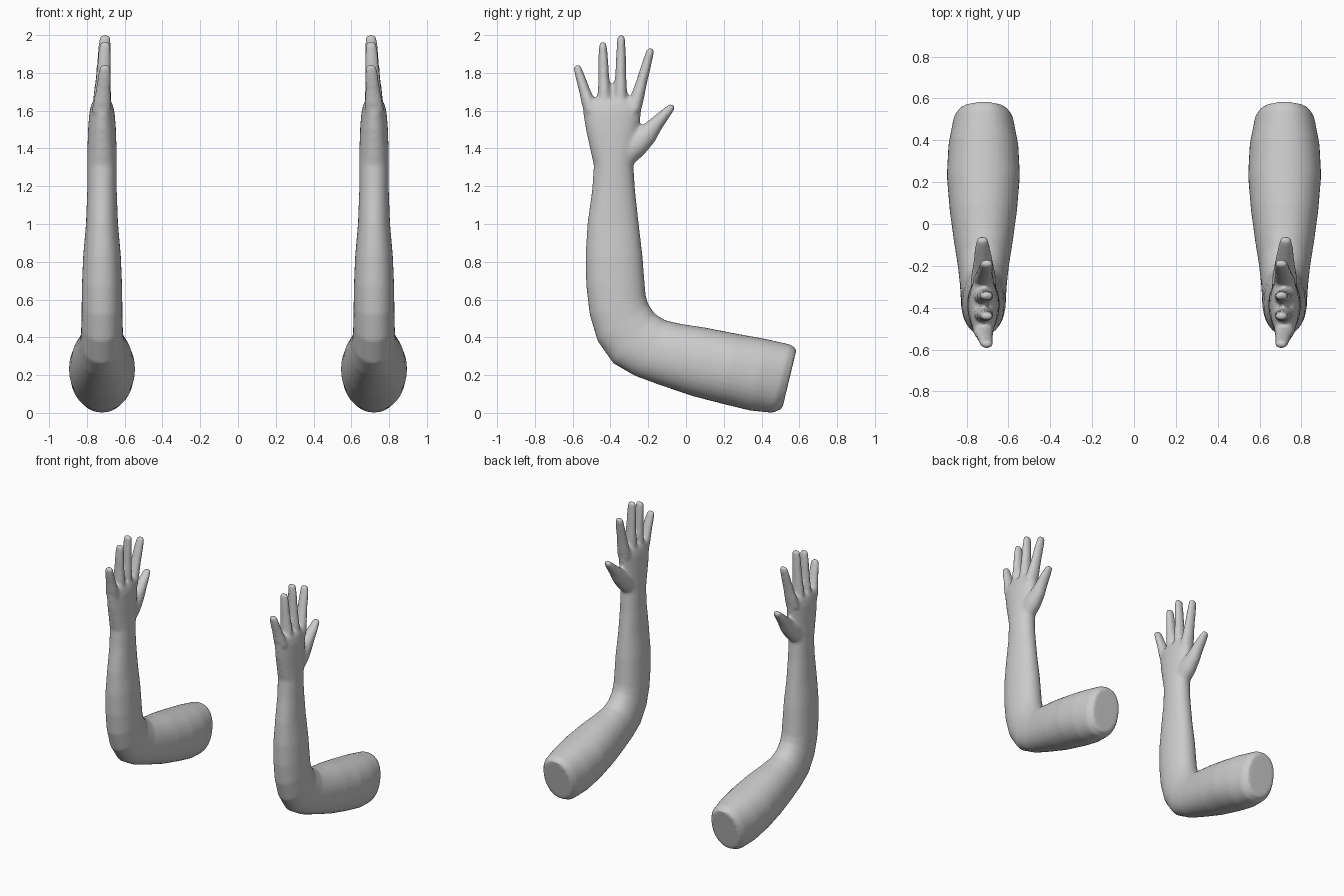
import bpy, bmesh, math
from mathutils import Vector

if "Cube" in bpy.data.objects:
    bpy.data.objects.remove(bpy.data.objects["Cube"])

SEG = 32


def loft(bm, rings, side, power=2.15):
    """Skin rings given as (inner y, z, outer y, z, half width, centre x)."""
    loops = []
    for y1, z1, y2, z2, h, xc in rings:
        a, b = Vector((0, y1, z1)), Vector((0, y2, z2))
        mid, half = (a + b) / 2, (a - b) / 2
        loop = []
        for i in range(SEG):
            t = 2 * math.pi * i / SEG
            c, s = math.cos(t), math.sin(t)
            c = math.copysign(abs(c) ** (2 / power), c)
            s = math.copysign(abs(s) ** (2 / power), s)
            p = mid + half * c
            loop.append(bm.verts.new((side * (xc + h * s), p.y, p.z)))
        loops.append(loop)
    for l0, l1 in zip(loops, loops[1:]):
        for i in range(SEG):
            j = (i + 1) % SEG
            bm.faces.new((l0[i], l0[j], l1[j], l1[i]))
    bm.faces.new(loops[0][::-1])
    bm.faces.new(loops[-1])


def digit(bm, path, side):
    """Skin a finger from (y, z, half width, half thickness, x) stations, with a round tip."""
    stations = list(path)
    (ya, za, *_), (yb, zb, w, th, x) = path[-2], path[-1]
    d = Vector((yb - ya, zb - za)).normalized()
    for ang in (25, 50, 70, 85):
        s, c = math.sin(math.radians(ang)), math.cos(math.radians(ang))
        stations.append((yb + d.x * w * s, zb + d.y * w * s, w * c, th * c, x))
    rings = []
    for i, (y, z, w, th, x) in enumerate(stations):
        p, q = stations[max(i - 1, 0)], stations[min(i + 1, len(stations) - 1)]
        t = Vector((q[0] - p[0], q[1] - p[1])).normalized()
        rings.append((y + t.y * w, z - t.x * w, y - t.y * w, z + t.x * w, th, x))
    loft(bm, rings, side, 2.0)


# Upper arm, elbow, forearm, wrist and palm: inner point, outer point, half width
LIMB = [
    (.580, .315, .515, .045, .095), (.585, .338, .508, .022, .115),
    (.555, .362, .460, .000, .142), (.420, .392, .340, .012, .167),
    (.260, .421, .200, .046, .175), (.100, .452, .030, .090, .161),
    (-.020, .470, -.140, .148, .141), (-.110, .490, -.270, .196, .123),
    (-.165, .525, -.385, .262, .113), (-.200, .575, -.468, .380, .109),
    (-.213, .620, -.510, .520, .108), (-.220, .700, -.528, .670, .106),
    (-.230, .830, -.532, .830, .100), (-.250, 1.00, -.522, 1.00, .085),
    (-.270, 1.18, -.497, 1.18, .078), (-.278, 1.31, -.488, 1.31, .078),
    (-.262, 1.40, -.508, 1.40, .077), (-.250, 1.50, -.530, 1.50, .074),
    (-.238, 1.59, -.545, 1.59, .067), (-.238, 1.635, -.545, 1.635, .056),
    (-.250, 1.66, -.535, 1.66, .040),
]
# Fingers: base y, z and tip y, z
FINGERS = [(-.503, 1.60, -.574, 1.845), (-.430, 1.60, -.440, 1.967),
           (-.348, 1.60, -.343, 2.004), (-.277, 1.60, -.190, 1.935)]
THUMB = [(-.325, 1.37, .070, .060, .72), (-.265, 1.42, .068, .060, .72),
         (-.205, 1.475, .056, .050, .72), (-.160, 1.528, .040, .043, .722),
         (-.120, 1.572, .031, .037, .724), (-.080, 1.615, .021, .030, .725)]


def build_arm(name, side):
    bm = bmesh.new()
    loft(bm, [r + (.72,) for r in LIMB], side)
    for y0, z0, y1, z1 in FINGERS:
        z1e = z1 - .022
        path = []
        for t, w, th in ((0, .038, .052), (.22, .036, .047), (.5, .029, .039),
                         (.75, .026, .036), (1, .021, .031)):
            path.append((y0 + (y1 - y0) * t, z0 + (z1e - z0) * t, w, th, .722 - .018 * t))
        digit(bm, path, side)
    digit(bm, THUMB, side)
    bmesh.ops.recalc_face_normals(bm, faces=bm.faces)
    mesh = bpy.data.meshes.new(name)
    bm.to_mesh(mesh)
    bm.free()
    ob = bpy.data.objects.new(name, mesh)
    bpy.context.collection.objects.link(ob)
    # Fuse the limb and digits into one soft skin
    rm = ob.modifiers.new("fuse", 'REMESH')
    rm.mode = 'VOXEL'
    rm.voxel_size = .011
    rm.use_smooth_shade = True
    sm = ob.modifiers.new("soften", 'SMOOTH')
    sm.factor = .5
    sm.iterations = 5
    return ob


build_arm("right_arm", 1)
build_arm("left_arm", -1)
